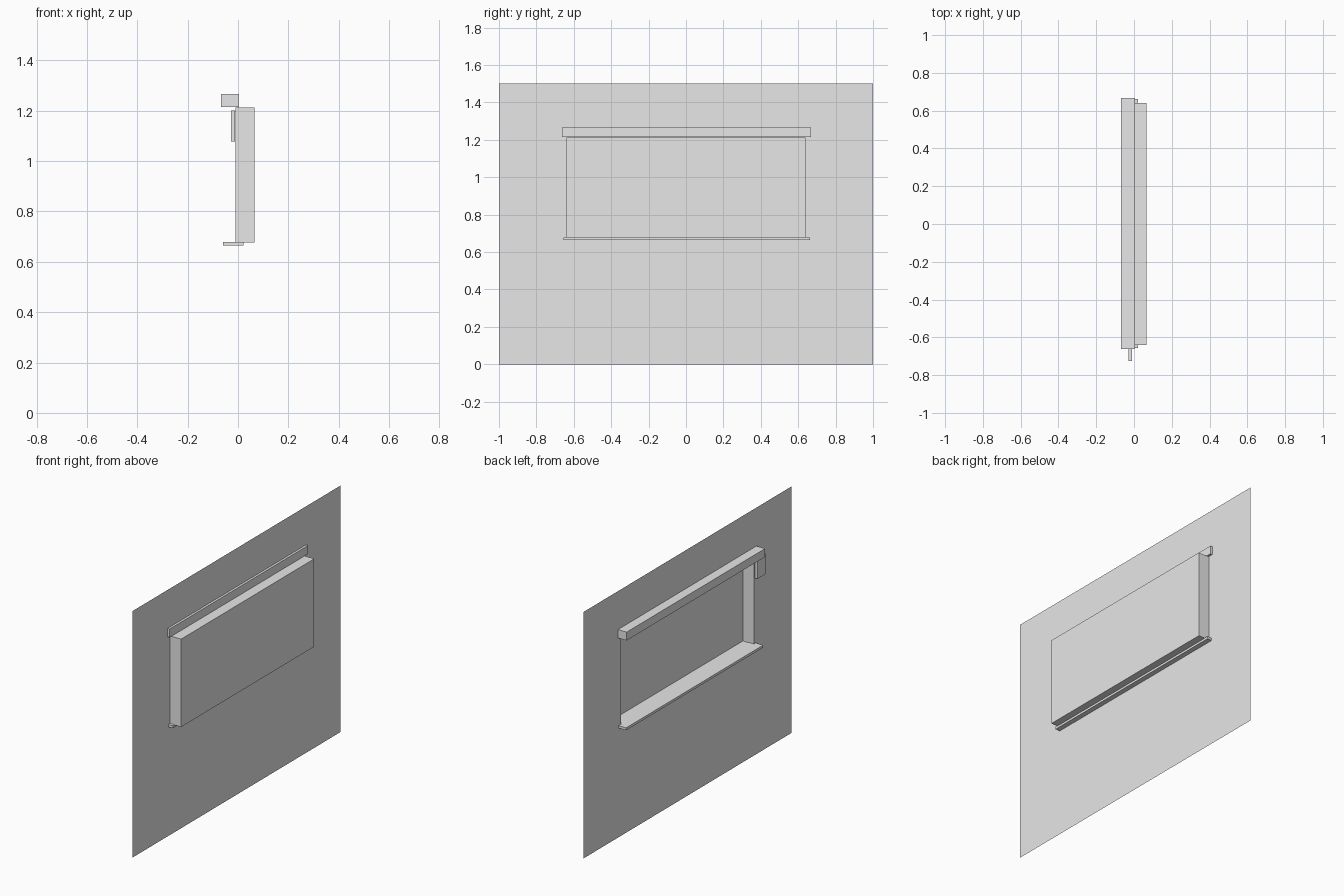
import bpy
import bmesh

cube = bpy.data.objects.get("Cube")
if cube:
    bpy.data.objects.remove(cube, do_unlink=True)

GREY = (0.8, 0.8, 0.8, 1.0)
grey = bpy.data.materials.new("plain grey")
grey.use_nodes = True
grey.diffuse_color = GREY
grey.node_tree.nodes["Principled BSDF"].inputs["Base Color"].default_value = GREY


def add_object(name, bm):
    mesh = bpy.data.meshes.new(name)
    bm.to_mesh(mesh)
    bm.free()
    mesh.materials.append(grey)
    obj = bpy.data.objects.new(name, mesh)
    bpy.context.collection.objects.link(obj)
    return obj


def add_box(name, x, y, z):
    """Box from its (low, high) span on each axis."""
    bm = bmesh.new()
    bmesh.ops.create_cube(bm, size=1)
    for v in bm.verts:
        v.co = [span[0] if c < 0 else span[1] for c, span in zip(v.co, (x, y, z))]
    return add_object(name, bm)


WALL_X, PANE_X = -0.01, 0.065
HALF, LOW, HIGH = 0.64, 0.677, 1.212

# Wall sheet: a frame of four faces around the window opening
bm = bmesh.new()


def ring(x, half, low, high):
    corners = ((-half, low), (half, low), (half, high), (-half, high))
    return [bm.verts.new((x, y, z)) for y, z in corners]


outer = ring(WALL_X, 1.0, 0.0, 1.5)
inner = ring(WALL_X, HALF, LOW, HIGH)
back = ring(PANE_X, HALF, LOW, HIGH)
for a, b in ((outer, inner), (inner, back)):
    for i in range(4):
        j = (i + 1) % 4
        bm.faces.new((a[i], a[j], b[j], b[i]))
# Pane closing the window recess
bm.faces.new(back)
bmesh.ops.recalc_face_normals(bm, faces=bm.faces)
add_object("wall_with_window_recess", bm)

# Blind casing above the opening, ledge below, control plate at one end
add_box("blind_casing", (-0.068, 0.004), (-0.663, 0.668), (1.215, 1.266))
add_box("window_ledge", (-0.06, 0.021), (-0.656, 0.662), (0.664, 0.679))
add_box("control_plate", (-0.028, -0.011), (-0.725, -0.648), (1.077, 1.2))
